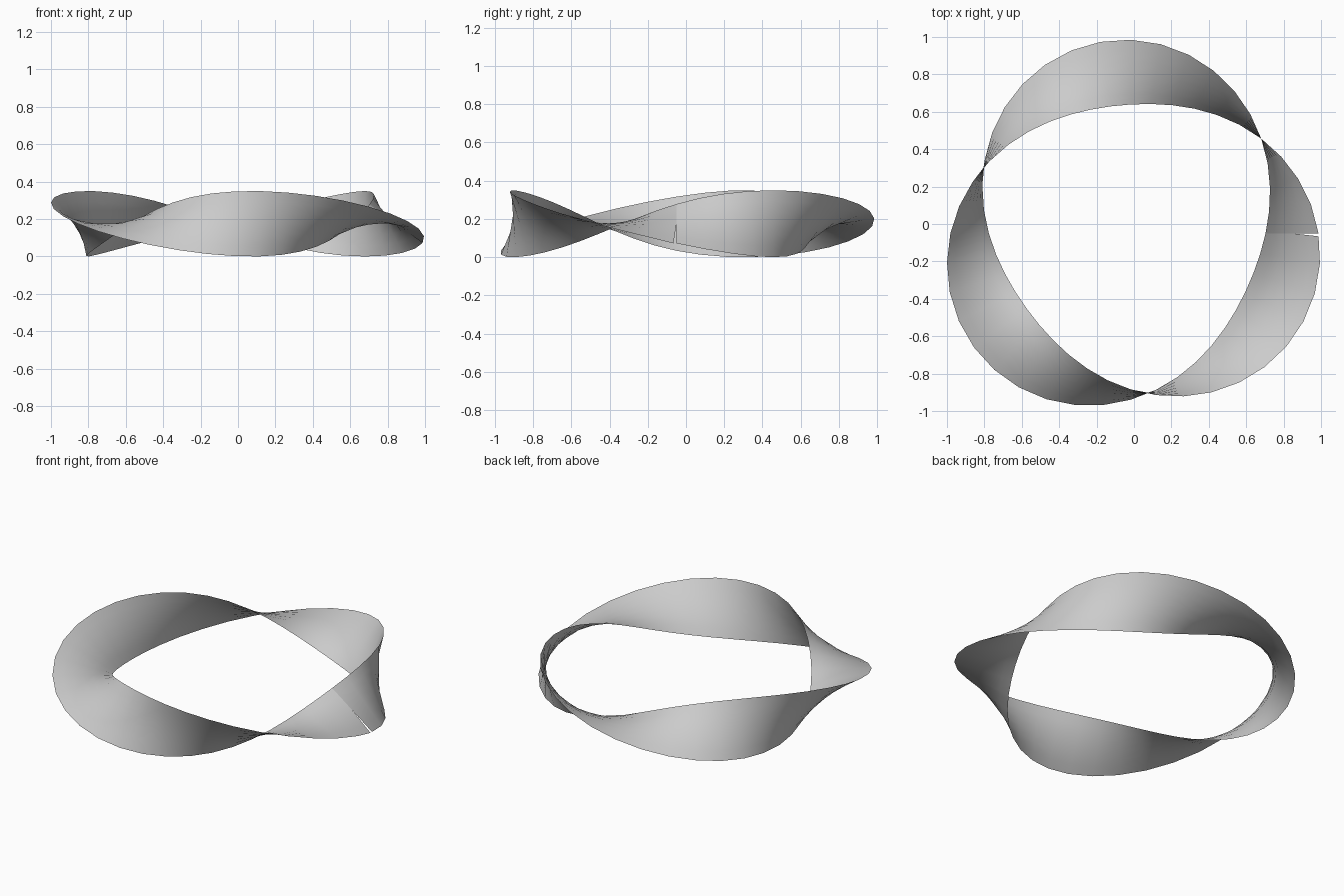
import bpy
import bmesh
from math import cos, sin, radians, pi

if "Cube" in bpy.data.objects:
    bpy.data.objects.remove(bpy.data.objects["Cube"])

RADIUS, HALF_WIDTH = 0.862, 0.175
CENTRE = (-0.017, -0.05, 0.175)
SEGMENTS, ACROSS = 40, 6
HALF_TWISTS = 3
FLAT_ANGLE = radians(-24)      # direction where the band lies flat
SLIT = 0.016                   # opening of the small notch at the seam

grey = bpy.data.materials.new("light grey")
grey.use_nodes = True
colour = (0.6, 0.6, 0.6, 1)
grey.diffuse_color = colour
grey.node_tree.nodes["Principled BSDF"].inputs["Base Color"].default_value = colour


def band_point(step, s):
    """Point on the twisted band: step along the ring, s across its width."""
    angle = 2 * pi * step / SEGMENTS
    twist = HALF_TWISTS / 2 * (angle - FLAT_ANGLE)
    r = RADIUS + s * cos(twist)
    x, y, z = r * cos(angle), r * sin(angle), -s * sin(twist)
    # The end of the band pulls away from its start on the outer half
    if step == SEGMENTS and s < 0:
        y += SLIT * s / HALF_WIDTH
    return CENTRE[0] + x, CENTRE[1] + y, CENTRE[2] + z


# Twisted ring band, with its two ends meeting at an open seam
bm = bmesh.new()
rows = [[bm.verts.new(band_point(i, HALF_WIDTH * (2 * j / ACROSS - 1)))
         for j in range(ACROSS + 1)] for i in range(SEGMENTS + 1)]
for a, b in zip(rows, rows[1:]):
    for j in range(ACROSS):
        face = bm.faces.new((a[j], a[j + 1], b[j + 1], b[j]))
        face.smooth = True

mesh = bpy.data.meshes.new("twisted_band")
bm.to_mesh(mesh)
bm.free()
mesh.materials.append(grey)
band = bpy.data.objects.new("twisted_band", mesh)
bpy.context.collection.objects.link(band)
